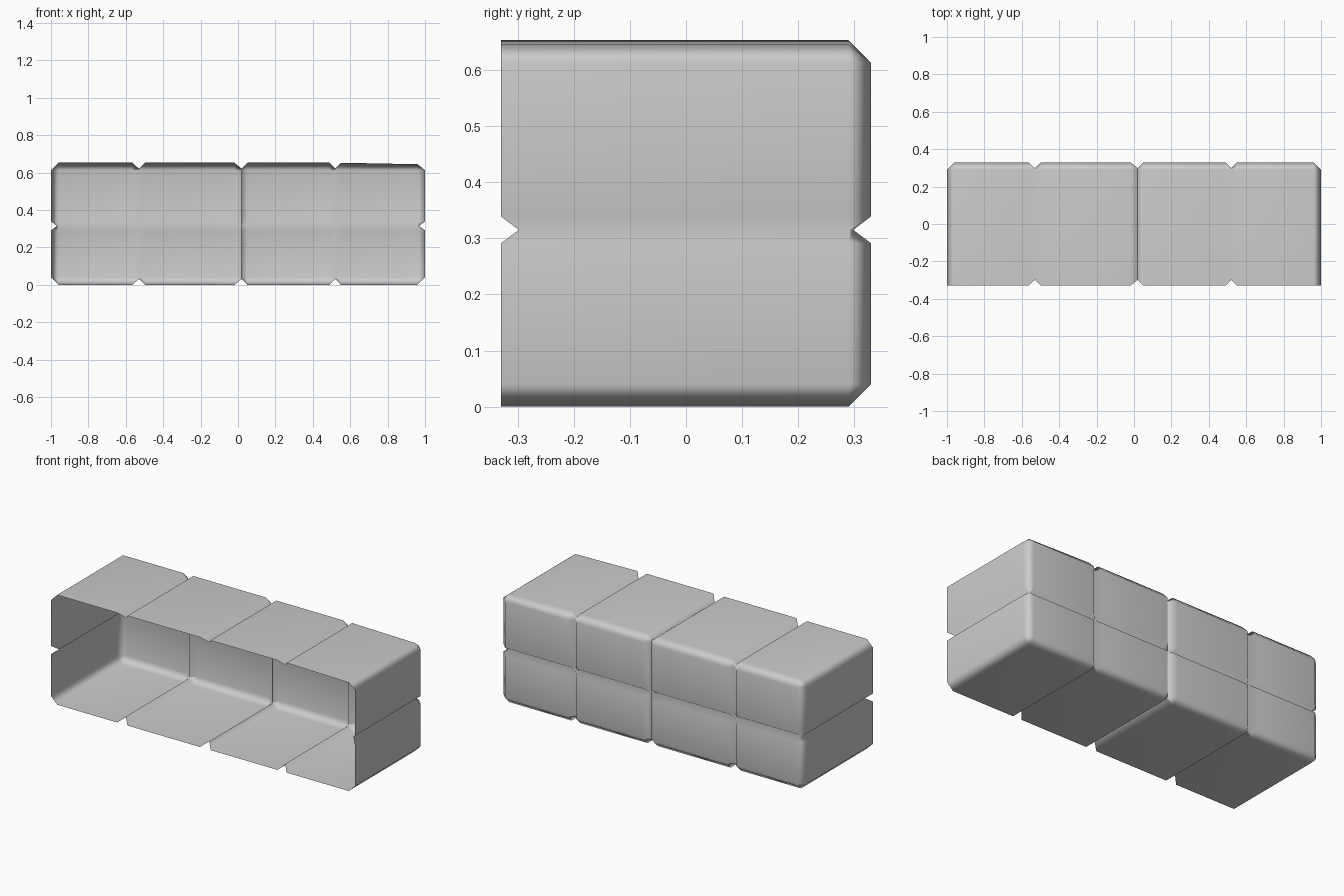
import bpy
import bmesh

cube = bpy.data.objects.get("Cube")
if cube:
    bpy.data.objects.remove(cube)

HEIGHT, HALF_DEPTH = 0.653, 0.33
CHAMFER, GROOVE = 0.04, 0.032

# Stations across and up the back wall: shoulder, groove, shoulder, ...
xs = [-0.96, -0.565, -0.53, -0.497, -0.02, 0.02, 0.05, 0.49, 0.52, 0.55, 0.96]
zs = [CHAMFER, 0.291, 0.315, 0.339, HEIGHT - CHAMFER]
x_grooves, z_grooves = {2, 5, 8}, {2}
SEAM = 5
last_x, last_z = len(xs) - 1, len(zs) - 1

bm = bmesh.new()

# Grooved back wall
back = {}
for i, x in enumerate(xs):
    for j, z in enumerate(zs):
        inset = GROOVE if i in x_grooves or j in z_grooves else 0
        back[i, j] = bm.verts.new((x, HALF_DEPTH - inset, z))
for i in range(last_x):
    for j in range(last_z):
        bm.faces.new([back[k] for k in ((i, j), (i, j + 1), (i + 1, j + 1), (i + 1, j))])

# Walk round the wall's rim, visiting each corner once per side
walk = [(i, 0, "bottom") for i in range(last_x + 1)]
walk += [(last_x, j, "side") for j in range(last_z + 1)]
walk += [(i, last_z, "top") for i in reversed(range(last_x + 1))]
walk += [(0, j, "side") for j in reversed(range(last_z + 1))]


def rim_point(i, j, side):
    """Outer x, z and groove inset of one rim station."""
    if side == "side":
        inset = GROOVE if j in z_grooves else 0
        return (1 - inset if i else inset - 1), zs[j], inset
    inset = GROOVE if i in x_grooves else 0
    if side == "bottom":
        return xs[i], inset, inset
    droop = 0.008 if i == last_x else 0
    return xs[i], HEIGHT - inset - droop, inset


front, shoulder = [], []
for station in walk:
    x, z, inset = rim_point(*station)
    front.append(bm.verts.new((x, inset - HALF_DEPTH, z)))
    shoulder.append(bm.verts.new((x, HALF_DEPTH - CHAMFER, z)))

# Outer walls and the chamfer joining them to the back
for n in range(len(walk)):
    m = (n + 1) % len(walk)
    bm.faces.new((front[n], front[m], shoulder[m], shoulder[n]))
    a, b = back[walk[n][:2]], back[walk[m][:2]]
    ring = [shoulder[n], shoulder[m], b] + ([a] if a is not b else [])
    bm.faces.new(ring)

bmesh.ops.recalc_face_normals(bm, faces=bm.faces)
if sum(f.normal.y * f.calc_area() for f in bm.faces) < 0:
    bmesh.ops.reverse_faces(bm, faces=bm.faces)

# Smooth everywhere except the crisp middle seam
for face in bm.faces:
    face.smooth = True
for edge in bm.edges:
    edge.smooth = not all(abs(v.co.x - xs[SEAM]) < 1e-4 for v in edge.verts)

mesh = bpy.data.meshes.new("open_block_shell")
bm.to_mesh(mesh)
bm.free()
shell = bpy.data.objects.new("open_block_shell", mesh)
bpy.context.collection.objects.link(shell)

# Keep the broad panels evenly shaded
weighted = shell.modifiers.new("even_shading", "WEIGHTED_NORMAL")
weighted.keep_sharp = True

grey = bpy.data.materials.new("stone_grey")
grey.use_nodes = True
colour = (0.6, 0.6, 0.6, 1)
grey.diffuse_color = colour
grey.node_tree.nodes["Principled BSDF"].inputs["Base Color"].default_value = colour
mesh.materials.append(grey)
